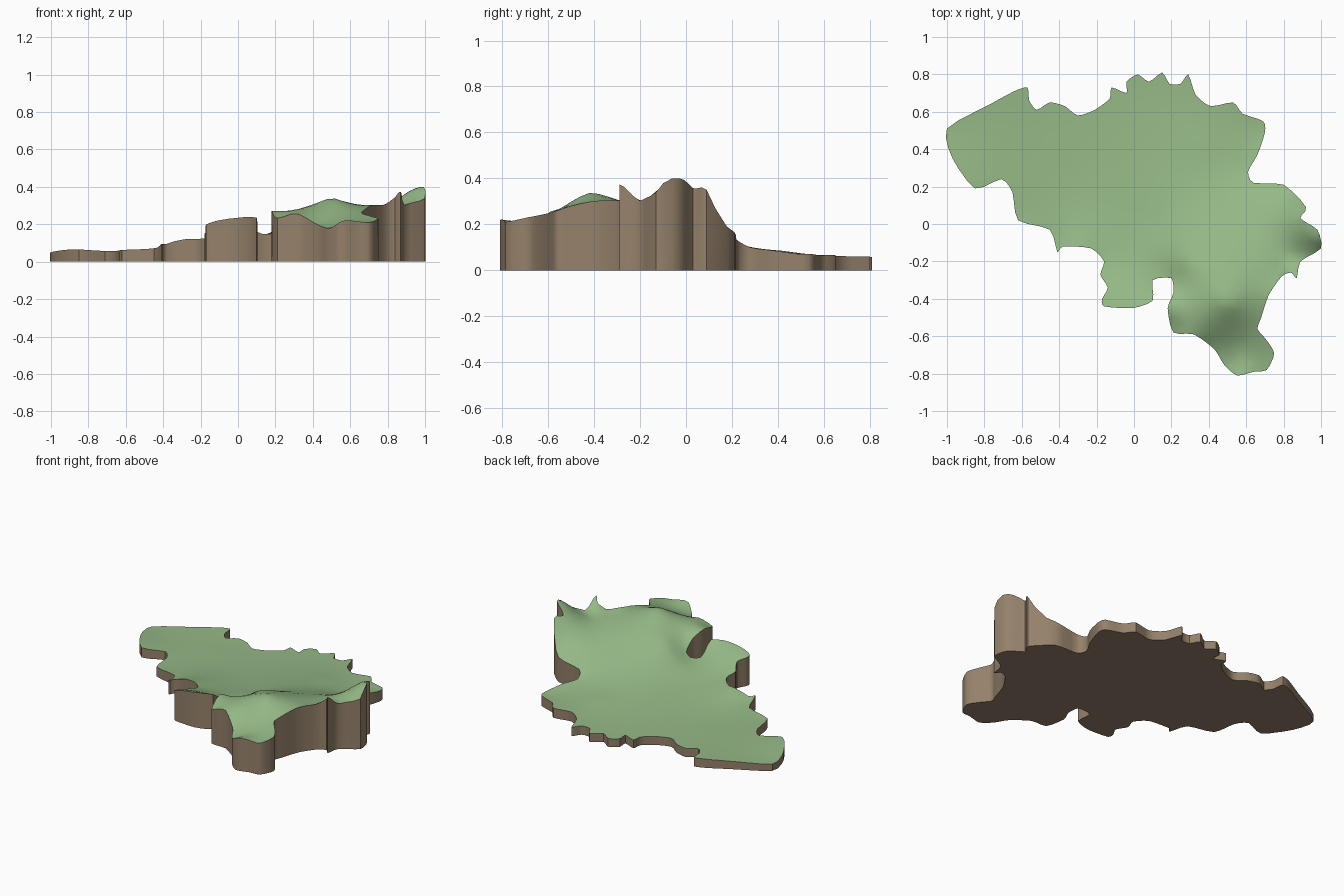
import bpy, bmesh, math
from mathutils import Vector
from mathutils.geometry import delaunay_2d_cdt

if "Cube" in bpy.data.objects:
    bpy.data.objects.remove(bpy.data.objects["Cube"])

# Coastline of the slab, clockwise from the north-west tip
OUTLINE = [
    (-1, .51), (-.77, .64), (-.64, .71), (-.57, .73), (-.56, .66), (-.52, .61), (-.45, .65), (-.37, .63),
    (-.30, .58), (-.21, .61), (-.13, .67), (-.12, .73), (-.04, .70), (-.04, .76), (.02, .80), (.08, .76),
    (.15, .81), (.19, .75), (.25, .75), (.29, .80), (.33, .69), (.41, .63), (.53, .65), (.58, .59),
    (.69, .55), (.70, .49), (.66, .37), (.61, .28), (.64, .22), (.80, .21), (.92, .09), (.89, .03),
    (.98, -.03), (1, -.13), (.89, -.20), (.87, -.29), (.84, -.26), (.79, -.28), (.72, -.38), (.68, -.50),
    (.66, -.56), (.70, -.61), (.75, -.69), (.71, -.78), (.64, -.79), (.55, -.81), (.48, -.75), (.43, -.67),
    (.32, -.59), (.21, -.58), (.18, -.45), (.21, -.37), (.20, -.29), (.10, -.30), (.10, -.41), (-.01, -.45),
    (-.16, -.44), (-.17, -.40), (-.14, -.34), (-.18, -.27), (-.16, -.20), (-.23, -.13), (-.38, -.12),
    (-.41, -.15), (-.45, -.03), (-.62, .02), (-.65, .17), (-.71, .24), (-.85, .19), (-.97, .35)]

# Spot heights of the terrain (x, y, z)
SPOTS = [
    (-1, .5, .045), (-.9, .25, .065), (-.57, .7, .06), (-.6, .05, .06), (-.4, .4, .06), (-.42, -.1, .08),
    (0, .78, .055), (.3, .75, .06), (.35, .42, .085), (.7, .5, .07), (0, .3, .075), (-.3, -.12, .12),
    (-.16, -.2, .13), (-.17, -.4, .19), (-.1, -.43, .22), (.03, -.43, .235), (.1, -.4, .23), (.1, -.3, .16),
    (.17, -.3, .15), (.18, -.44, .27), (.21, -.56, .235), (.3, -.58, .26), (.42, -.66, .20), (.5, -.76, .18),
    (.57, -.8, .22), (.7, -.78, .21), (.75, -.69, .23), (.66, -.56, .26), (.69, -.46, .29), (.5, -.42, .34),
    (.3, -.22, .24), (.4, 0, .18), (.1, 0, .11), (.61, .28, .10), (.65, .21, .14), (.8, .2, .17),
    (.87, .15, .22), (.92, .09, .35), (.89, .02, .36), (.99, -.08, .40), (1, -.14, .33), (.88, -.2, .30),
    (.86, -.28, .37), (.78, -.28, .30), (.7, -.05, .25), (.6, -.25, .29), (.58, -.65, .22)]


def solve(rows):
    """Gaussian elimination on an augmented matrix."""
    n = len(rows)
    for i in range(n):
        p = max(range(i, n), key=lambda r: abs(rows[r][i]))
        rows[i], rows[p] = rows[p], rows[i]
        for r in range(i + 1, n):
            f = rows[r][i] / rows[i][i]
            rows[r] = [a - f * b for a, b in zip(rows[r], rows[i])]
    out = [0.0] * n
    for i in reversed(range(n)):
        out[i] = (rows[i][n] - sum(rows[i][k] * out[k] for k in range(i + 1, n))) / rows[i][i]
    return out


def kernel(x, y, s):
    return math.sqrt((x - s[0]) ** 2 + (y - s[1]) ** 2 + .0004)


WEIGHTS = solve([[kernel(a[0], a[1], b) for b in SPOTS] + [a[2]] for a in SPOTS])


def height(x, y):
    return max(.04, min(.40, sum(w * kernel(x, y, s) for w, s in zip(WEIGHTS, SPOTS))))


def smooth_loop(points, steps):
    """Closed curve through the points."""
    pts, out = [Vector(p) for p in points], []
    n = len(pts)
    for i in range(n):
        a, b, c, d = (pts[(i + k) % n] for k in (-1, 0, 1, 2))
        for s in range(steps):
            t = s / steps
            out.append(b + (c - a) * .35 * (t - 2 * t * t + t ** 3) + (d - b) * .35 * (t ** 3 - t * t)
                       + (c - b) * (3 * t * t - 2 * t ** 3))
    return out


def material(name, color):
    m = bpy.data.materials.new(name)
    m.diffuse_color = (*color, 1)
    m.use_nodes = True
    m.node_tree.nodes["Principled BSDF"].inputs["Base Color"].default_value = m.diffuse_color
    return m


# Flat sheet: coastline filled with a regular grid of inner points
coast = smooth_loop(OUTLINE, 3)
grid = [Vector((-1 + .04 * i, -.82 + .04 * j)) for i in range(51) for j in range(42)]
grid = [g for g in grid if min((g - c).length for c in coast) > .018]
n = len(coast)
verts, _, faces, *_ = delaunay_2d_cdt(coast + grid, [(i, (i + 1) % n) for i in range(n)], [], 1, 1e-5)
# Keep only triangles within the coastline


def inside(p):
    hit = False
    for a, b in zip(coast, coast[1:] + coast[:1]):
        if (a.y > p.y) != (b.y > p.y) and p.x < (b.x - a.x) * (p.y - a.y) / (b.y - a.y) + a.x:
            hit = not hit
    return hit


bm = bmesh.new()
top = [bm.verts.new((v.x, v.y, height(v.x, v.y))) for v in verts]
for f in faces:
    if inside(sum((verts[i] for i in f), Vector((0, 0))) / len(f)):
        bm.faces.new([top[i] for i in f])
bmesh.ops.delete(bm, geom=[v for v in bm.verts if not v.link_faces], context='VERTS')
bmesh.ops.recalc_face_normals(bm, faces=bm.faces[:])
if sum(f.normal.z for f in bm.faces) < 0:
    bmesh.ops.reverse_faces(bm, faces=bm.faces[:])

# Cliff walls and base: drop the rim to the ground and cap it
rim = [e for e in bm.edges if e.is_boundary]
walls = bmesh.ops.extrude_edge_only(bm, edges=rim)['geom']
for v in walls:
    if isinstance(v, bmesh.types.BMVert):
        v.co.z = 0
side = [f for f in walls if isinstance(f, bmesh.types.BMFace)]
base = bmesh.ops.triangle_fill(bm, use_beauty=True, edges=[e for e in walls if isinstance(e, bmesh.types.BMEdge)
                               and e.is_boundary])['geom']
side += [f for f in base if isinstance(f, bmesh.types.BMFace)]
for f in side:
    f.material_index = 1
bmesh.ops.recalc_face_normals(bm, faces=bm.faces[:])

mesh = bpy.data.meshes.new("terrain_slab")
bm.to_mesh(mesh)
bm.free()
mesh.materials.append(material("grass_green", (.30, .48, .24)))
mesh.materials.append(material("earth_brown", (.30, .22, .145)))
slab = bpy.data.objects.new("terrain_slab", mesh)
bpy.context.collection.objects.link(slab)
bpy.context.view_layer.objects.active = slab
slab.select_set(True)
bpy.ops.object.shade_smooth_by_angle(angle=math.radians(40))
